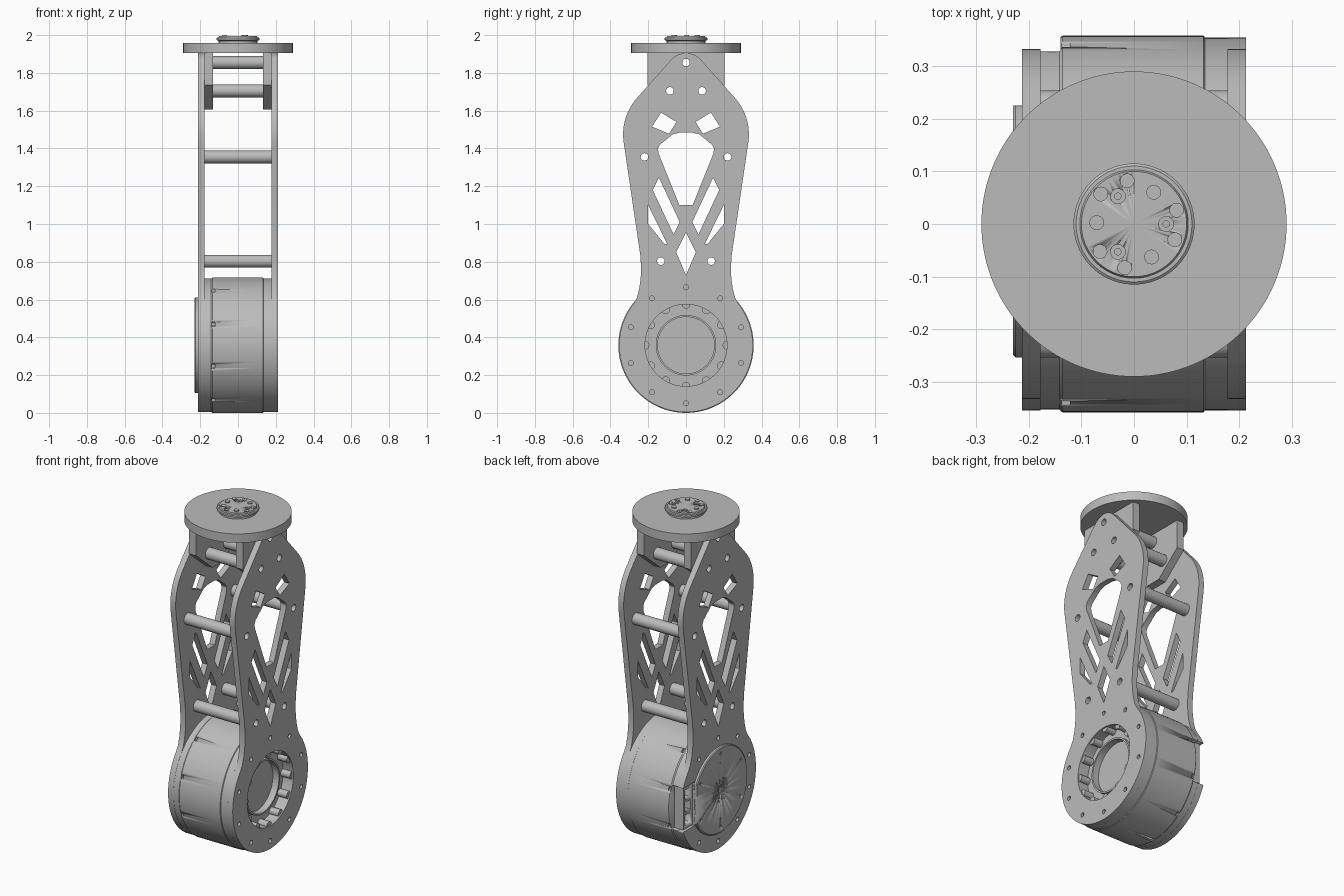
import bpy, bmesh
from math import sin, cos, pi, radians
from mathutils import Matrix, Vector

if "Cube" in bpy.data.objects:
    bpy.data.objects.remove(bpy.data.objects["Cube"])

metal = bpy.data.materials.new("plain grey metal")
metal.use_nodes = True
GREY = (0.5, 0.5, 0.5, 1)
metal.diffuse_color = GREY
metal.node_tree.nodes["Principled BSDF"].inputs["Base Color"].default_value = GREY

AXLE = 0.358          # height of the motor axis
TO_X = Matrix.Rotation(pi / 2, 4, 'Y')


def select(obj):
    bpy.ops.object.select_all(action='DESELECT')
    obj.select_set(True)
    bpy.context.view_layer.objects.active = obj


def finish(name, bm):
    bmesh.ops.remove_doubles(bm, verts=bm.verts, dist=1e-5)
    bmesh.ops.recalc_face_normals(bm, faces=bm.faces)
    mesh = bpy.data.meshes.new(name)
    bm.to_mesh(mesh)
    bm.free()
    mesh.materials.append(metal)
    obj = bpy.data.objects.new(name, mesh)
    bpy.context.collection.objects.link(obj)
    select(obj)
    bpy.ops.object.shade_smooth_by_angle(angle=radians(30))
    return obj


def add_lathe(bm, profile, place, steps=96):
    """Revolve (axial, radius) points about local z."""
    rings = [[bm.verts.new(place @ Vector((r * cos(2 * pi * i / steps), r * sin(2 * pi * i / steps), a)))
              for i in range(steps)] for a, r in profile]
    if profile[0][1] > 0:
        rings.append(rings[0])
    for low, high in zip(rings, rings[1:]):
        for i in range(steps):
            j = (i + 1) % steps
            bm.faces.new((low[i], low[j], high[j], high[i]))


def add_pin(bm, start, end, radius, place, steps=24):
    add_lathe(bm, [(start, 0), (start, radius), (end, radius), (end, 0)], place, steps)


def lathe(name, profile, place, steps=96):
    bm = bmesh.new()
    add_lathe(bm, profile, place, steps)
    return finish(name, bm)


def across(y, z):
    return Matrix.Translation((0, y, z)) @ TO_X


def add_box(bm, low, high):
    size = [h - l for l, h in zip(low, high)]
    mid = [(h + l) / 2 for l, h in zip(low, high)]
    bmesh.ops.create_cube(bm, size=1, matrix=Matrix.Translation(mid) @ Matrix.Diagonal((*size, 1)))


def cut(targets, cutter):
    cutter.hide_render = True
    for obj in targets:
        mod = obj.modifiers.new("cut", 'BOOLEAN')
        mod.operation, mod.object, mod.solver = 'DIFFERENCE', cutter, 'EXACT'
        select(obj)
        bpy.ops.object.modifier_apply(modifier=mod.name)
    bpy.data.objects.remove(cutter)


def arc(cy, cz, r, start, end, steps):
    angles = [radians(start + (end - start) * i / steps) for i in range(steps + 1)]
    return [(cy + r * cos(a), cz + r * sin(a)) for a in angles]


def circle(y, z, r, steps=24):
    return arc(y, z, r, 0, 360, steps)[:-1]


def mirror(points):
    return [(-y, z) for y, z in reversed(points)]


def sheet(name, x0, x1, loops):
    """Filled outline in the y-z plane; later loops become holes."""
    curve = bpy.data.curves.new(name, 'CURVE')
    curve.dimensions, curve.fill_mode = '2D', 'BOTH'
    curve.extrude = (x1 - x0) / 2
    for loop in loops:
        spline = curve.splines.new('POLY')
        spline.points.add(len(loop) - 1)
        for point, (y, z) in zip(spline.points, loop):
            point.co = (y, z, 0, 1)
        spline.use_cyclic_u = True
    temp = bpy.data.objects.new(name + "_outline", curve)
    bpy.context.collection.objects.link(temp)
    bpy.context.view_layer.update()
    bm = bmesh.new()
    bm.from_mesh(temp.evaluated_get(bpy.context.evaluated_depsgraph_get()).to_mesh())
    place = Matrix(((0, 0, 1, (x0 + x1) / 2), (1, 0, 0, 0), (0, 1, 0, 0), (0, 0, 0, 1)))
    bm.transform(place)
    bpy.data.objects.remove(temp)
    return finish(name, bm)


# side plate outline and its lightening holes
half = (arc(0, 1.8, 0.105, 90, 42, 8) + arc(0.043, 1.474, 0.29, 42, -8.7, 14)
        + [(0.242, 0.835), (0.238, 0.77), (0.24, 0.71), (0.248, 0.655), (0.261, 0.607)]
        + arc(0, AXLE, 0.354, 38, -90, 40))
outline = half + mirror(half)[1:-1]

window = [(0.03, 1.485), (0.07, 1.475), (0.138, 1.42), (0.148, 1.4), (0.146, 1.375), (0.035, 1.1)]
diamond = [(0, 0.955), (0.052, 0.85), (0, 0.73), (-0.052, 0.85)]
side_cuts = [
    [(0.132, 1.59), (0.05, 1.54), (0.09, 1.478), (0.18, 1.515)],
    [(0.143, 1.245), (0.176, 1.18), (0.066, 0.945), (0.033, 1.01)],
    [(0.2, 1.1), (0.2, 1.0), (0.113, 0.893), (0.1, 0.895)],
]
rod_spots = [(0, 1.855)] + [(s * y, z) for s in (1, -1)
                            for y, z in ((0.085, 1.705), (0.22, 1.355), (0.133, 0.803))]
ring_angles = [radians(18 + 36 * i) for i in range(10)]
holes = [window + mirror(window), diamond] + side_cuts + [mirror(c) for c in side_cuts]
holes += [circle(y, z, 0.02) for y, z in rod_spots]
holes += [circle(0.307 * cos(a), AXLE + 0.307 * sin(a), 0.013, 16) for a in ring_angles]

sheet("right_side_plate", 0.178, 0.213, [outline] + holes + [circle(0, AXLE, 0.217, 72)])
left_plate = sheet("left_side_plate", -0.213, -0.178, [outline] + holes)

# motor housing with open, stepped pocket on one end
motor = lathe("motor_housing", [
    (-0.178, 0), (-0.178, 0.353), (-0.142, 0.353), (-0.136, 0.358), (0.132, 0.358), (0.135, 0.354),
    (0.178, 0.354), (0.178, 0.217), (0.145, 0.217), (0.145, 0.16), (0.165, 0.16), (0.165, 0.15),
    (0.125, 0.15), (0.125, 0)], across(0, AXLE), 128)
cover = lathe("motor_cover", [(-0.23, 0), (-0.23, 0.248), (-0.225, 0.254), (-0.213, 0.254), (-0.213, 0)],
              across(0, AXLE))

# connector notch and small rim pockets
bm = bmesh.new()
add_box(bm, (-0.3, 0.225, AXLE - 0.13), (-0.14, 0.5, AXLE + 0.13))
for a in ring_angles:
    add_pin(bm, -0.137, -0.122, 0.013, across(0.357 * cos(a), AXLE + 0.357 * sin(a)), 12)
cut([left_plate, motor, cover], finish("notch_cutter", bm))

# connector block with three sockets
bm = bmesh.new()
add_box(bm, (-0.2, 0.22, AXLE - 0.128), (-0.138, 0.31, AXLE + 0.128))
connector = finish("connector_block", bm)
bm = bmesh.new()
for k in (-1, 0, 1):
    add_box(bm, (-0.25, 0.245, AXLE + 0.075 * k - 0.028), (-0.165, 0.295, AXLE + 0.075 * k + 0.028))
cut([connector], finish("socket_cutter", bm))

# square recess and screw holes in the cover
bm = bmesh.new()
add_box(bm, (-0.25, -0.018, AXLE - 0.018), (-0.224, 0.018, AXLE + 0.018))
for i in range(6):
    a = radians(30 + 60 * i)
    add_pin(bm, -0.25, -0.224, 0.008, across(0.215 * cos(a), AXLE + 0.215 * sin(a)), 12)
cut([cover], finish("cover_cutter", bm))

# lobes around the pocket wall
bm = bmesh.new()
for i in range(12):
    a = radians(30 * i)
    add_pin(bm, 0.14, 0.205, 0.022, across(0.216 * cos(a), AXLE + 0.216 * sin(a)))
finish("pocket_lobes", bm)

# hollow cross rods between the plates
for i, (y, z) in enumerate(rod_spots):
    lathe(f"cross_rod_{i + 1}", [(-0.179, 0.02), (-0.179, 0.034), (0.179, 0.034), (0.179, 0.02)],
          across(y, z), 32)

# tapered brackets under the top disc
bracket = [(0.205, 1.91), (0.205, 1.735), (0.05, 1.605)]
for name, x0, x1 in (("right_bracket", 0.132, 0.178), ("left_bracket", -0.178, -0.132)):
    sheet(name, x0, x1, [bracket + mirror(bracket)] + [circle(y, z, 0.02) for y, z in rod_spots[:2] + rod_spots[4:5]])

# top disc and output hub
upright = Matrix.Identity(4)
lathe("top_disc", [(1.905, 0), (1.905, 0.29), (1.958, 0.29), (1.958, 0)], upright, 128)
hub = lathe("output_hub", [(1.95, 0), (1.95, 0.102), (1.97, 0.102), (1.974, 0.115), (1.984, 0.115),
                           (1.988, 0.11), (1.988, 0.103), (1.994, 0.1), (1.994, 0)], upright)


def around(r, degrees):
    a = radians(degrees)
    return Matrix.Translation((r * cos(a), r * sin(a), 0))


drills, pins = bmesh.new(), bmesh.new()
for turn in (0, 120, 240):
    add_pin(drills, 1.965, 2.05, 0.013, around(0.085, turn + 18))
    add_pin(drills, 1.965, 2.05, 0.013, around(0.083, turn - 21))
    add_pin(drills, 1.98, 2.05, 0.014, around(0.061, turn))
    add_pin(pins, 1.975, 1.99, 0.007, around(0.061, turn), 12)
    add_pin(pins, 1.985, 2.0, 0.014, around(0.071, turn + 58))
cut([hub], finish("hub_drills", drills))
finish("hub_pins", pins)
